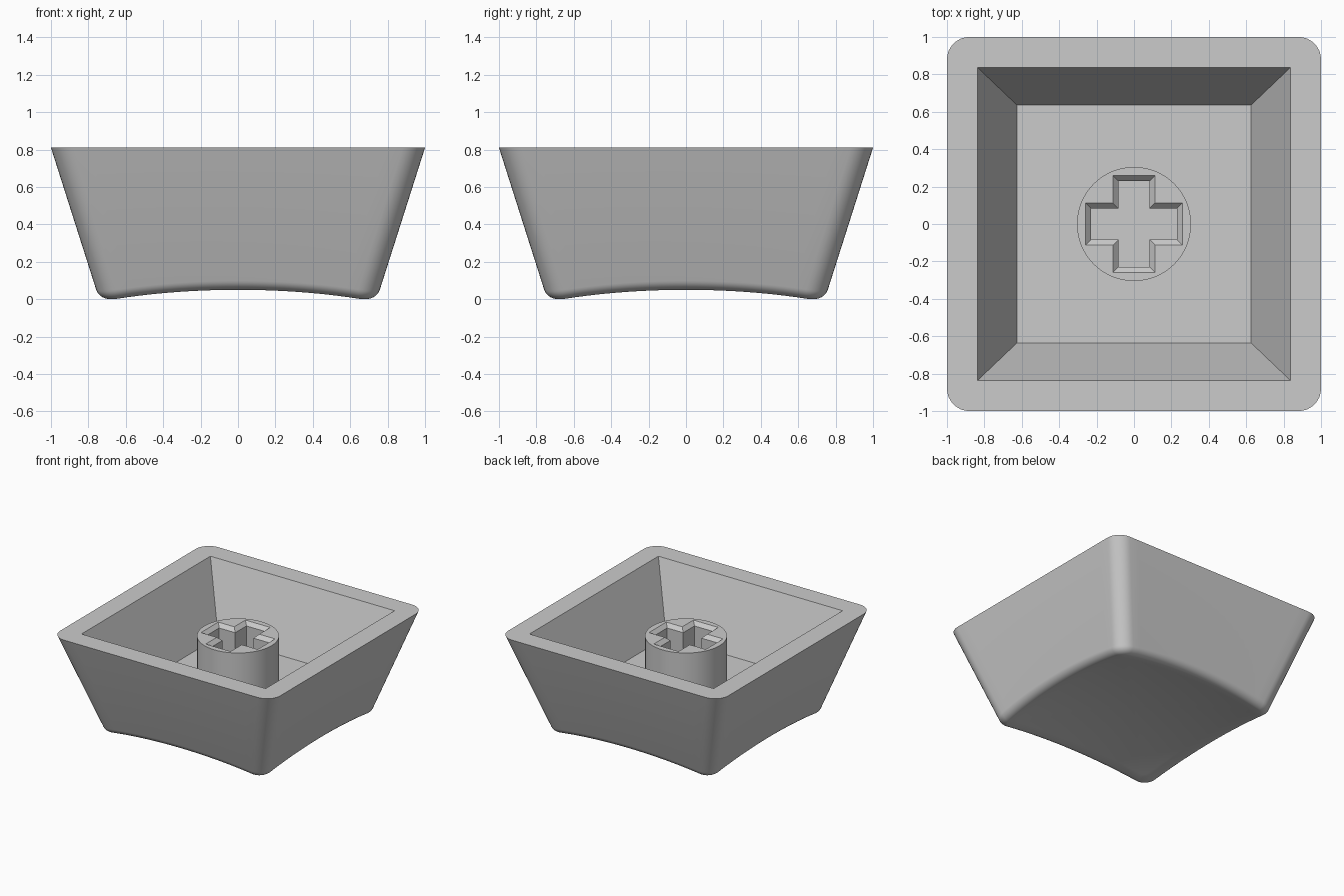
import bpy, bmesh
from math import sin, cos, pi, radians
from mathutils import Vector

cube = bpy.data.objects.get("Cube")
if cube:
    bpy.data.objects.remove(cube, do_unlink=True)

grey = bpy.data.materials.new("plain grey")
grey.use_nodes = True
COLOUR = (0.6, 0.6, 0.6, 1)
grey.diffuse_color = COLOUR
grey.node_tree.nodes["Principled BSDF"].inputs["Base Color"].default_value = COLOUR

TOP, FLOOR, STEM_TOP = 0.81, 0.28, 0.70
DRAFT = radians(17.6)      # wall slope
FILLET = 0.07              # rounding between wall and dished face


def finish(bm, name):
    """Turn a bmesh into a smooth-shaded object with sharp creases."""
    bmesh.ops.remove_doubles(bm, verts=bm.verts, dist=0.0001)
    bmesh.ops.recalc_face_normals(bm, faces=bm.faces)
    mesh = bpy.data.meshes.new(name)
    bm.to_mesh(mesh)
    bm.free()
    mesh.materials.append(grey)
    obj = bpy.data.objects.new(name, mesh)
    bpy.context.collection.objects.link(obj)
    bpy.ops.object.select_all(action='DESELECT')
    obj.select_set(True)
    bpy.context.view_layer.objects.active = obj
    bpy.ops.object.shade_smooth_by_angle(angle=radians(30))


def rounded_square(half, radius, corner_steps=8, edge_steps=20):
    """Points and outward normals round a square, half being its core size."""
    ring = []
    for side in range(4):
        start = side * pi / 2
        core = Vector((half, half, 0))
        core.rotate(Vector((1, 0, 0)).rotation_difference(Vector((1, 0, 0))))
        turn = lambda v: Vector((v.x * cos(start) - v.y * sin(start),
                                 v.x * sin(start) + v.y * cos(start), 0))
        for i in range(corner_steps + 1):
            a = i / corner_steps * pi / 2
            n = turn(Vector((cos(a), sin(a), 0)))
            ring.append((turn(core) + n * radius, n))
        for i in range(1, edge_steps):
            p = Vector((half - 2 * half * i / edge_steps, half, 0))
            n = turn(Vector((0, 1, 0)))
            ring.append((turn(p) + n * radius, n))
    return ring


def loft(bm, rings):
    """Skin neighbouring closed rings of points; return the vertex rings."""
    loops = [[bm.verts.new(p) for p in ring] for ring in rings]
    for a, b in zip(loops, loops[1:]):
        for i in range(len(a)):
            j = (i + 1) % len(a)
            bm.faces.new((a[i], a[j], b[j], b[i]))
    return loops


def dish(p):
    return 0.105 - 0.1146 * (p.x ** 2 + p.y ** 2)


def at_height(ring, z, sx=1, sy=1):
    return [Vector((p.x * sx, p.y * sy, z)) for p, n in ring]


# Cap shell: dished face, fillet, tapered wall, rim, cavity wall and floor
base = rounded_square(0.641, 0.05)
rings = []
for step in range(13):
    s = step / 12
    ring = []
    for p, n in base:
        q = p * (1 + 0.44 * max(dish(p), 0)) * s
        ring.append(Vector((q.x, q.y, dish(p * s))))
    rings.append(ring)
edge = rings[-1]
for step in range(1, 9):
    a = pi / 2 + (DRAFT - pi / 2) * step / 8
    rings.append([e + n * FILLET * cos(a) + Vector((0, 0, FILLET * (1 - sin(a))))
                  for e, (p, n) in zip(edge, base)])
rings.append(at_height(rounded_square(0.88, 0.12), TOP))
rings.append(at_height(rounded_square(0.837, 0), TOP))
rings.append(at_height(rounded_square(1, 0), FLOOR, 0.625, 0.635))
bm = bmesh.new()
loops = loft(bm, rings)
bm.faces.new(loops[-1])
finish(bm, "cap_shell")


# Stem: round post with a chamfered cross-shaped socket
def cross(reach, width, z):
    points = []
    for side in range(4):
        c, s = round(cos(side * pi / 2)), round(sin(side * pi / 2))
        for x, y in ((reach, -width), (reach, width), (width, width)):
            points.append(Vector((x * c - y * s, x * s + y * c, z)))
    return points


def circle(radius, z, count=64):
    return [Vector((radius * cos(2 * pi * i / count),
                    radius * sin(2 * pi * i / count), z)) for i in range(count)]


bm = bmesh.new()
post = loft(bm, [circle(0.305, FLOOR), circle(0.305, STEM_TOP)])
socket = loft(bm, [cross(0.258, 0.113, STEM_TOP), cross(0.23, 0.084, STEM_TOP - 0.03),
                   cross(0.23, 0.084, FLOOR)])
border = []
for loop in (post[1], socket[0]):
    border += [bm.edges.get((loop[i - 1], loop[i])) for i in range(len(loop))]
bmesh.ops.triangle_fill(bm, edges=border, use_beauty=True, normal=(0, 0, 1))
finish(bm, "stem")
